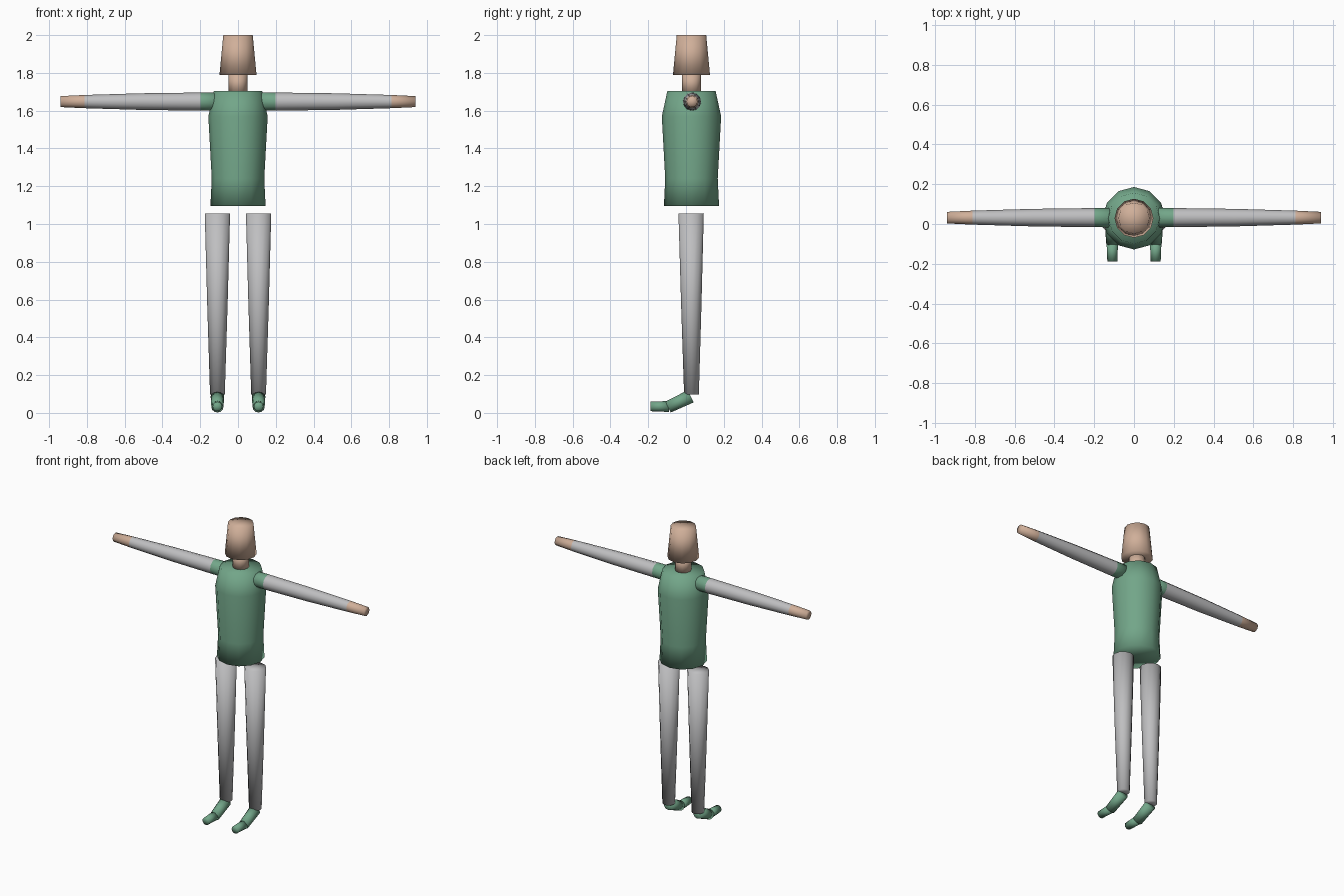
import bpy, bmesh, math
from mathutils import Vector

cube = bpy.data.objects.get("Cube")
if cube:
    bpy.data.objects.remove(cube, do_unlink=True)

SIDES = 12
DEPTH = 0.029   # y of the body axis


def material(name, rgb):
    mat = bpy.data.materials.new(name)
    mat.use_nodes = True
    mat.diffuse_color = (*rgb, 1)
    mat.node_tree.nodes["Principled BSDF"].inputs["Base Color"].default_value = (*rgb, 1)
    return mat


green = material("soft green", (0.17, 0.38, 0.25))
grey = material("light grey", (0.52, 0.52, 0.53))
skin = material("skin tan", (0.63, 0.43, 0.32))


def tube(name, start, end, profile, mats, pick=None):
    """Capped round tube; profile holds (fraction along axis, radius)."""
    start, end = Vector(start), Vector(end)
    axis = end - start
    side = Vector((0, 1, 0)) if abs(axis.x) > abs(axis.z) and abs(axis.x) > abs(axis.y) else Vector((1, 0, 0))
    up = axis.normalized().cross(side)
    bm = bmesh.new()
    rings = []
    for t, r in profile:
        ring = []
        for k in range(SIDES):
            a = math.tau * k / SIDES
            ring.append(bm.verts.new(start + axis * t + (side * math.cos(a) + up * math.sin(a)) * r))
        rings.append(ring)
    # side walls
    for i, (a, b) in enumerate(zip(rings, rings[1:])):
        for k in range(SIDES):
            n = (k + 1) % SIDES
            face = bm.faces.new((a[k], a[n], b[n], b[k]))
            face.material_index = pick[i] if pick else 0
    # fan caps
    for ring, centre, slot in ((rings[0], start, 0), (rings[-1], end, len(mats) - 1)):
        hub = bm.verts.new(centre)
        for k in range(SIDES):
            bm.faces.new((ring[k], ring[(k + 1) % SIDES], hub)).material_index = slot
    bmesh.ops.recalc_face_normals(bm, faces=bm.faces)
    for face in bm.faces:
        face.smooth = True
    mesh = bpy.data.meshes.new(name)
    bm.to_mesh(mesh)
    bm.free()
    for mat in mats:
        mesh.materials.append(mat)
    obj = bpy.data.objects.new(name, mesh)
    bpy.context.collection.objects.link(obj)
    return obj


# Torso, neck and head
tube("torso", (0, DEPTH, 1.095), (0, DEPTH, 1.703),
     [(0, 0.146), (0.24, 0.139), (0.78, 0.157), (1, 0.128)], [green])
tube("neck", (0, DEPTH, 1.69), (0, DEPTH, 1.80), [(0, 0.05), (1, 0.05)], [skin])
tube("head", (0, DEPTH, 1.79), (0, DEPTH, 2.0), [(0, 0.098), (1, 0.078)], [skin])

for label, s in (("left", 1), ("right", -1)):
    # Arm: green sleeve, grey forearm, tan hand
    tube(label + "_arm", (s * 0.08, DEPTH + 0.003, 1.648), (s * 0.94, DEPTH + 0.003, 1.648),
         [(0, 0.049), (0.137, 0.048), (0.5, 0.044), (0.852, 0.035), (1, 0.029)],
         [green, grey, skin], [0, 1, 1, 2])
    # Leg
    x = s * 0.109
    tube(label + "_leg", (x, DEPTH, 0.097), (x, DEPTH - 0.002, 1.055),
         [(0, 0.039), (0.5, 0.054), (1, 0.067)], [grey])
    # Foot and toe
    tube(label + "_foot", (x, 0.025, 0.088), (x, -0.095, 0.031),
         [(0, 0.036), (1, 0.032)], [green])
    tube(label + "_toe", (x, -0.09, 0.034), (x, -0.188, 0.034),
         [(0, 0.029), (1, 0.025)], [green])
